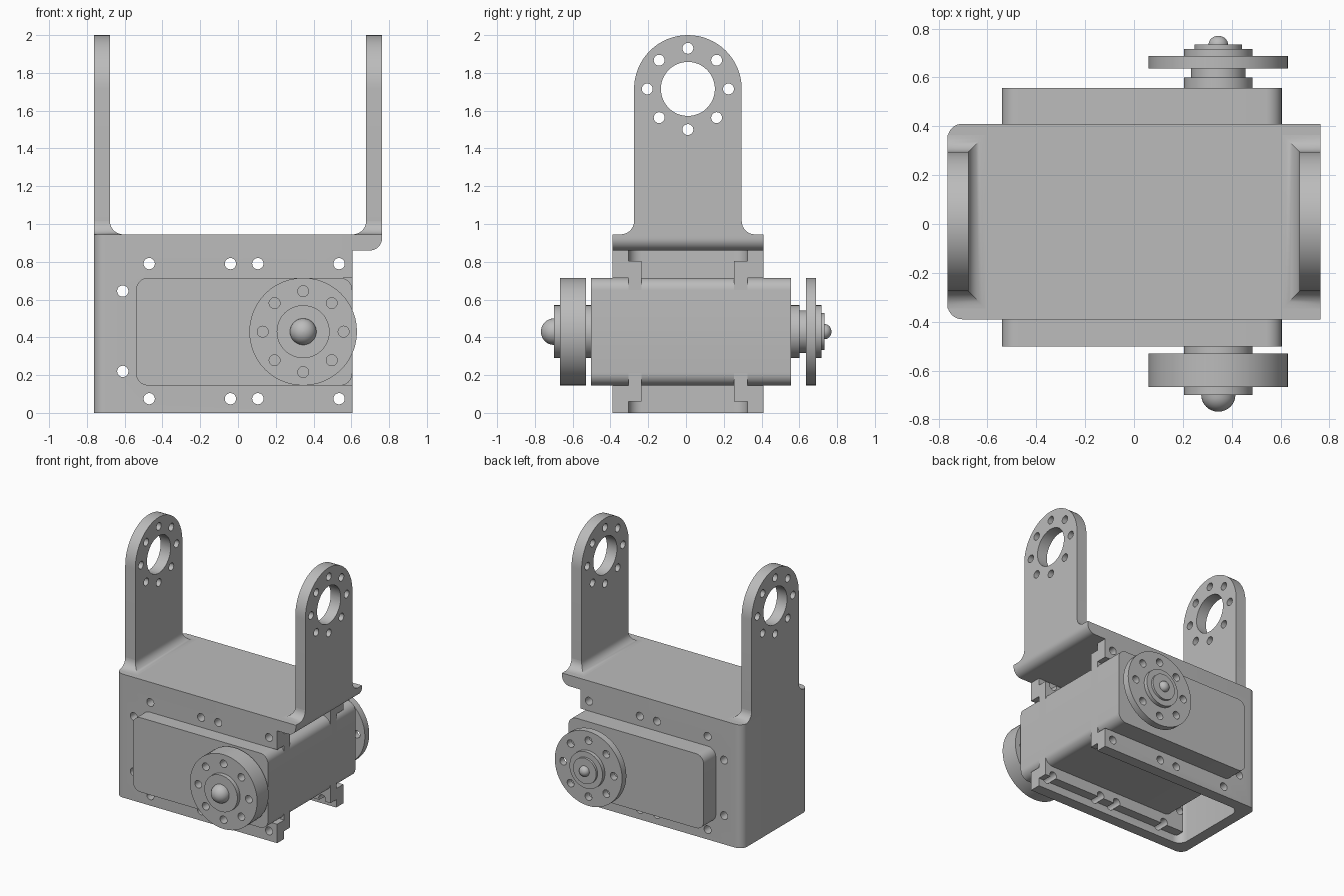
import bpy, bmesh
from math import sin, cos, pi, radians

cube = bpy.data.objects.get("Cube")
if cube:
    bpy.data.objects.remove(cube)

grey = bpy.data.materials.new("plain grey")
grey.use_nodes = True
grey.diffuse_color = (0.5, 0.5, 0.5, 1)
grey.node_tree.nodes["Principled BSDF"].inputs["Base Color"].default_value = (0.5, 0.5, 0.5, 1)

MID = 0.01            # y centre of the bracket
WALL = 0.085          # sheet thickness
LEFT, END, LIP = -0.763, 0.605, 0.763
PLATE = 0.945         # top of the bracket plate
SHAFT_X, SHAFT_Z = 0.345, 0.43


def place(axis, u, v, w):
    return {"x": (w, u, v), "y": (u, w, v), "z": (u, v, w)}[axis]


def loft(name, *stacks):
    """Skin each stack of rings into a closed solid."""
    bm = bmesh.new()
    for rings in stacks:
        loops = [[bm.verts.new(p) for p in ring] for ring in rings]
        n = len(loops[0])
        for a, b in zip(loops, loops[1:]):
            for i in range(n):
                j = (i + 1) % n
                bm.faces.new((a[i], a[j], b[j], b[i]))
        bm.faces.new(loops[0])
        bm.faces.new(loops[-1])
    bmesh.ops.recalc_face_normals(bm, faces=bm.faces)
    mesh = bpy.data.meshes.new(name)
    bm.to_mesh(mesh)
    bm.free()
    mesh.materials.append(grey)
    obj = bpy.data.objects.new(name, mesh)
    bpy.context.collection.objects.link(obj)
    return obj


def prism(axis, outline, a, b):
    return [[place(axis, u, v, w) for u, v in outline] for w in (a, b)]


def arc(cu, cv, r, start, stop, steps=8):
    angles = [radians(start + (stop - start) * i / steps) for i in range(steps + 1)]
    return [(cu + r * cos(t), cv + r * sin(t)) for t in angles]


def circle(cu, cv, r, sides=32):
    return arc(cu, cv, r, 0, 360 - 360 / sides, sides - 1)


def rounded(u0, u1, v0, v1, r):
    return (arc(u1 - r, v1 - r, r, 0, 90) + arc(u0 + r, v1 - r, r, 90, 180)
            + arc(u0 + r, v0 + r, r, 180, 270) + arc(u1 - r, v0 + r, r, 270, 360))


def hole_ring(cu, cv, radius):
    return [circle(cu + radius * cos(k * pi / 4), cv + radius * sin(k * pi / 4), 0.029, 20)
            for k in range(8)]


def cut(targets, axis, outlines, a, b):
    cutter = loft("cutter", *[prism(axis, o, a, b) for o in outlines])
    cutter.hide_render = True
    for obj in targets:
        mod = obj.modifiers.new("holes", "BOOLEAN")
        mod.operation, mod.solver, mod.object = "DIFFERENCE", "EXACT", cutter
        bpy.context.view_layer.objects.active = obj
        bpy.ops.object.modifier_apply(modifier=mod.name)
    bpy.data.objects.remove(cutter)


def smooth(obj):
    bpy.ops.object.select_all(action="DESELECT")
    obj.select_set(True)
    bpy.context.view_layer.objects.active = obj
    bpy.ops.object.shade_smooth_by_angle(angle=radians(30))


def corner_pair(x, r, half):
    """Left side of an outline with two rounded corners, top to bottom."""
    return (arc(x + r, MID + half - r, r, 90, 180)
            + arc(x + r, MID - half + r, r, 180, 270))


parts = []

# Bracket: U-shaped wall, top plate and rolled lip
half = 0.4
outer = corner_pair(LEFT, 0.06, half)
inner = corner_pair(LEFT + WALL, 0.07, half - WALL)
wall = ([(END, MID + half)] + outer + [(END, MID - half), (END, MID - half + WALL)]
        + inner[::-1] + [(END, MID + half - WALL)])
bracket = loft("bracket_wall", prism("z", wall, 0, PLATE - WALL))
plate = loft("bracket_plate", prism("z", [(END, MID + half)] + outer + [(END, MID - half)],
                                    PLATE - WALL, PLATE))
lip_outline = ([(END, PLATE), (END, PLATE - WALL)]
               + arc(LIP - 0.065, PLATE - WALL + 0.065, 0.065, 270, 360) + [(LIP, PLATE)])
lip = loft("bracket_lip", prism("y", lip_outline, MID - half, MID + half))

# Servo body and its two mounting flanges
body = loft("servo_body", prism("y", rounded(-0.54, END, 0.145, 0.715, 0.065), -0.502, 0.557))
flanges = []
for name, y in (("front_flange", MID - half + WALL), ("back_flange", MID + half - WALL - 0.07)):
    outline = [(-0.64, 0.06), (END, 0.06), (END, 0.805), (-0.64, 0.805)]
    flanges.append(loft(name, prism("y", outline, y, y + 0.07)))

# Body window and screw holes
cut([bracket], "y", [rounded(-0.54, 0.9, 0.145, 0.715, 0.065)], -1, 1)
screws = [(x, z) for x in (-0.47, -0.04, 0.105, 0.535) for z in (0.075, 0.79)]
screws += [(-0.61, 0.22), (-0.61, 0.645)]
cut([bracket] + flanges, "y", [circle(x, z, 0.03, 20) for x, z in screws], -1, 1)
parts += [bracket, plate, lip, body] + flanges

# Upright arms with flared feet
ARM, EYE_Z, FLARE = 0.285, 1.715, 0.07
for name, x, side in (("right", LEFT, 1), ("left", LIP, -1)):
    face = x + side * WALL
    slab = ([(MID - ARM, PLATE + FLARE), (MID + ARM, PLATE + FLARE)]
            + arc(MID, EYE_Z, ARM, 0, 180, 32))
    arm = loft(name + "_arm", prism("x", slab, x, face))
    cut([arm], "x", [circle(MID, EYE_Z, 0.143, 48)] + hole_ring(MID, EYE_Z, 0.215), -1, 1)
    rings = []
    for i in range(9):
        t = i / 8 * pi / 2
        grow, z = FLARE * (1 - sin(t)), PLATE + FLARE * (1 - cos(t))
        y0, y1, tip = MID - ARM - grow, MID + ARM + grow, face + side * grow
        rings.append([(x, y0, z), (tip, y0, z), (tip, y1, z), (x, y1, z)])
    parts += [arm, loft(name + "_arm_foot", rings)]


# Output horns, turned about the shaft
def horn(name, direction, steps, dome_r, tip):
    rings = []
    for r, a, b in steps:
        rings += [(r, a), (r, b)]
    base = steps[-1][2]
    rings += [(max(dome_r * cos(i * pi / 16), 0.001), base + (tip - base) * sin(i * pi / 16))
              for i in range(9)]
    obj = loft(name, [[place("y", u, v, direction * y) for u, v in circle(SHAFT_X, SHAFT_Z, r, 48)]
                      for r, y in rings])
    cut([obj], "y", hole_ring(SHAFT_X, SHAFT_Z, 0.214), direction * 0.51, direction * 0.9)
    return obj


parts.append(horn("front_horn", -1, [(0.14, 0.49, 0.53), (0.285, 0.53, 0.668),
                                     (0.14, 0.668, 0.7)], 0.07, 0.768))
parts.append(horn("back_horn", 1, [(0.14, 0.54, 0.6), (0.112, 0.6, 0.636), (0.285, 0.636, 0.688),
                                   (0.14, 0.688, 0.717), (0.098, 0.717, 0.734)], 0.04, 0.77))

for part in parts:
    smooth(part)
